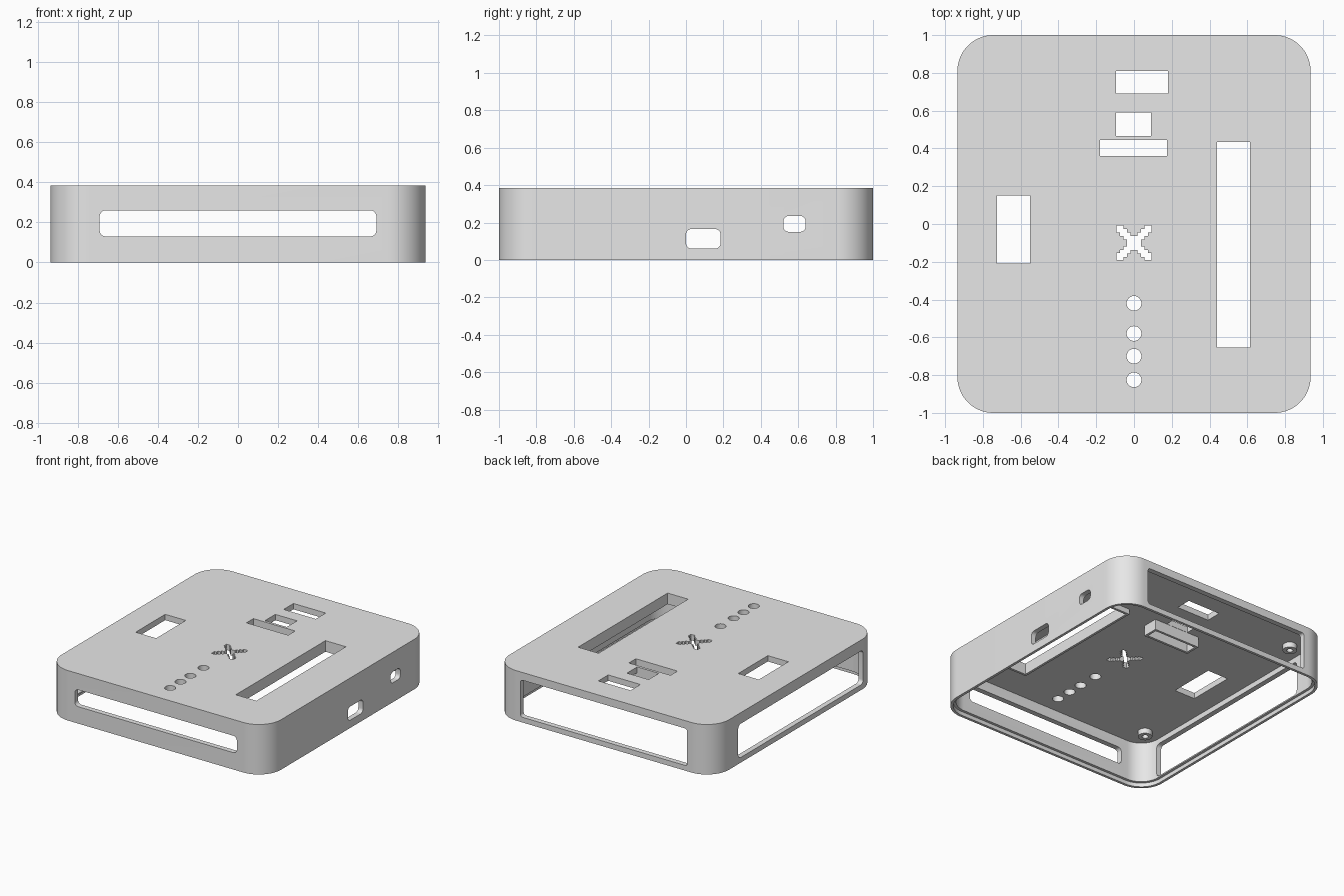
import bpy, bmesh
from math import cos, sin, pi

if "Cube" in bpy.data.objects:
    bpy.data.objects.remove(bpy.data.objects["Cube"], do_unlink=True)

grey = bpy.data.materials.new("plain grey")
grey.use_nodes = True
grey.diffuse_color = (0.8, 0.8, 0.8, 1)
grey.node_tree.nodes["Principled BSDF"].inputs["Base Color"].default_value = (0.8, 0.8, 0.8, 1)

HX, HY, TOP, UNDER = 0.935, 1.0, 0.385, 0.34
WALL, LIP = 0.04, 0.02


def prism(name, u, v, w, r=0.0, axis="Z", seg=8):
    """Rounded rectangle over ranges u and v, extruded over range w along an axis."""
    place = {"Z": lambda a, b, c: (a, b, c),
             "X": lambda a, b, c: (c, a, b),
             "Y": lambda a, b, c: (a, c, b)}[axis]
    outline = []
    for k, (a, b) in enumerate([(u[1] - r, v[1] - r), (u[0] + r, v[1] - r),
                                (u[0] + r, v[0] + r), (u[1] - r, v[0] + r)]):
        for i in range(seg + 1 if r else 1):
            t = (k + i / seg) * pi / 2
            outline.append((a + r * cos(t), b + r * sin(t)))
    bm = bmesh.new()
    low, high = ([bm.verts.new(place(a, b, c)) for a, b in outline] for c in w)
    bm.faces.new(low)
    bm.faces.new(high)
    n = len(outline)
    for i in range(n):
        j = (i + 1) % n
        bm.faces.new((low[i], low[j], high[j], high[i]))
    bmesh.ops.remove_doubles(bm, verts=bm.verts, dist=1e-5)
    bmesh.ops.recalc_face_normals(bm, faces=bm.faces)
    mesh = bpy.data.meshes.new(name)
    bm.to_mesh(mesh)
    bm.free()
    mesh.materials.append(grey)
    ob = bpy.data.objects.new(name, mesh)
    bpy.context.collection.objects.link(ob)
    return ob


def disc(name, x, y, r, w):
    return prism(name, (x - r, x + r), (y - r, y + r), w, r)


def activate(ob):
    bpy.ops.object.select_all(action="DESELECT")
    ob.select_set(True)
    bpy.context.view_layer.objects.active = ob


def cut(ob, cutter):
    """Subtract a cutter from a part, then discard the cutter."""
    cutter.hide_render = True
    mod = ob.modifiers.new("cut", "BOOLEAN")
    mod.operation, mod.solver, mod.object = "DIFFERENCE", "EXACT", cutter
    activate(ob)
    bpy.ops.object.modifier_apply(modifier=mod.name)
    bpy.data.objects.remove(cutter, do_unlink=True)


def smooth(ob):
    activate(ob)
    bpy.ops.object.shade_smooth_by_angle(angle=0.6)


def inset(t, w):
    return prism("cutter", (-HX + t, HX - t), (-HY + t, HY - t), w, 0.19 - t, seg=16)


# Shell: rounded box, open below, with a thinner lip around the bottom
shell = prism("case_shell", (-HX, HX), (-HY, HY), (0, TOP), 0.19, seg=16)
cut(shell, inset(WALL, (-0.1, UNDER)))
cut(shell, inset(LIP, (-0.1, 0.03)))

# Side openings: front slot, back window, left ports, right window
cut(shell, prism("cutter", (-0.69, 0.69), (0.13, 0.26), (-1.1, -0.9), 0.03, "Y"))
cut(shell, prism("cutter", (-0.71, 0.71), (0.04, 0.325), (0.9, 1.1), 0.02, "Y"))
cut(shell, prism("cutter", (0.0, 0.185), (0.06, 0.165), (0.8, 1.1), 0.03, "X"))
cut(shell, prism("cutter", (0.52, 0.64), (0.15, 0.235), (0.8, 1.1), 0.03, "X"))
cut(shell, prism("cutter", (-0.82, 0.7), (0.04, 0.3), (-1.1, -0.84), 0.03, "X"))

# Lid openings
THROUGH = (0.2, 0.5)
long_slot = ((0.44, 0.615), (-0.655, 0.435))
cross_slot = ((-0.18, 0.175), (0.36, 0.445))
for u, v in [long_slot, cross_slot,
             ((-0.095, 0.18), (0.69, 0.81)),
             ((-0.095, 0.09), (0.465, 0.59)),
             ((-0.725, -0.55), (-0.21, 0.15))]:
    cut(shell, prism("cutter", u, v, THROUGH))
for y in (-0.42, -0.58, -0.70, -0.825):
    cut(shell, disc("cutter", 0, y, 0.039, THROUGH))

# Stepped diagonal vent in the middle of the lid
cut(shell, prism("cutter", (-0.037, 0.037), (-0.137, -0.063), THROUGH))
for sx in (-1, 1):
    for sy in (-1, 1):
        for i in range(3):
            x, y, h = sx * (0.037 + 0.018 * i), -0.1 + sy * (0.037 + 0.018 * i), 0.0185
            cut(shell, prism("cutter", (x - h, x + h), (y - h, y + h), THROUGH))
smooth(shell)

# Guide frames hanging below two of the lid slots
for name, (u, v), bottom in (("long_slot_frame", long_slot, 0.30),
                             ("cross_slot_frame", cross_slot, 0.26)):
    t = 0.018
    frame = prism(name, (u[0] - t, u[1] + t), (v[0] - t, v[1] + t), (bottom, UNDER + 0.001))
    cut(frame, prism("cutter", u, v, THROUGH))

# Screw bosses in the corners, under the lid
for x, side in ((-0.76, "right"), (0.76, "left")):
    for y, end in ((-0.785, "front"), (0.785, "back")):
        boss = disc(f"{end}_{side}_screw_boss", x, y, 0.05, (0.30, UNDER + 0.001))
        cut(boss, disc("cutter", x, y, 0.022, (0.2, UNDER - 0.005)))
        smooth(boss)
